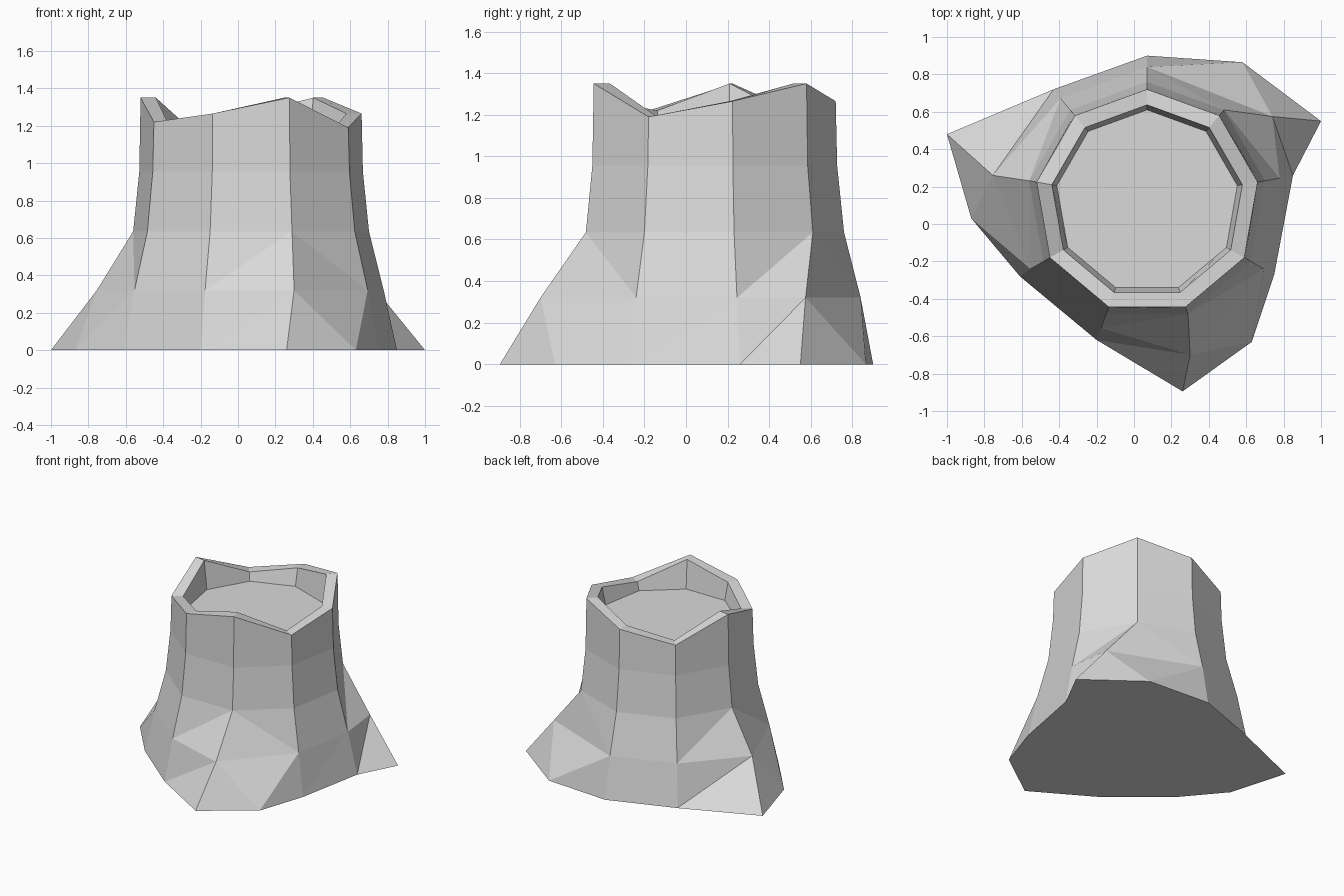
import bpy
import bmesh
from math import cos, sin, radians

cube = bpy.data.objects.get("Cube")
if cube:
    bpy.data.objects.remove(cube, do_unlink=True)

SIDES = 9
CX, CY = 0.07, 0.12
ROOTS = (1, 4, 7)  # corners that flare into roots

bm = bmesh.new()


def corner(i, radius, z):
    a = radians(10 + 360 / SIDES * i)
    return bm.verts.new((CX + radius * cos(a), CY + radius * sin(a), z))


def ring(radius, heights):
    return [corner(i, radius, heights[i]) for i in range(SIDES)]


def bridge(lower, upper):
    for i in range(SIDES):
        j = (i + 1) % SIDES
        bm.faces.new((lower[i], lower[j], upper[j], upper[i]))


# Ground outline: one point per plain corner, two per root toe
ground_points = [
    [(0.85, 0.26)], [(1.0, 0.55), (0.58, 0.865)], [(0.07, 0.9)],
    [(-0.43, 0.72)], [(-1.0, 0.48), (-0.87, 0.03)], [(-0.61, -0.28)],
    [(-0.2, -0.62)], [(0.26, -0.895), (0.63, -0.63)], [(0.75, -0.27)],
]
ground = [[bm.verts.new((x, y, 0)) for x, y in pts] for pts in ground_points]

# Flare ring, with the root knuckles pushed out
flare = ring(0.72, [0.32] * SIDES)
for i, (x, y) in zip(ROOTS, [(0.74, 0.575), (-0.755, 0.26), (0.3, -0.7)]):
    flare[i].co.x, flare[i].co.y = x, y

# Trunk rings, jagged rim and sunken cut surface
rim_heights = [1.265, 1.35, 1.265, 1.19, 1.35, 1.22, 1.265, 1.35, 1.19]
waist = ring(0.64, [0.635] * SIDES)
neck = ring(0.607, [0.955] * SIDES)
rim_outer = ring(0.6, rim_heights)
rim_inner = ring(0.517, rim_heights)
floor = ring(0.49, [1.13] * SIDES)

# Roots between the ground and the flare ring
for i in range(SIDES):
    j = (i + 1) % SIDES
    last, first = ground[i][-1], ground[j][0]
    if i in ROOTS:
        bm.faces.new((ground[i][0], last, flare[i]))
    bm.faces.new((last, first, flare[j]))
    bm.faces.new((last, flare[j], flare[i]))

# Flare to waist, creased toward each root
for i in range(SIDES):
    j = (i + 1) % SIDES
    a, b, c, d = flare[i], flare[j], waist[j], waist[i]
    if i in ROOTS:
        bm.faces.new((a, b, d))
        bm.faces.new((b, c, d))
    elif j in ROOTS:
        bm.faces.new((a, b, c))
        bm.faces.new((a, c, d))
    else:
        bm.faces.new((a, b, c, d))

# Trunk, rim and hollow
bridge(waist, neck)
bridge(neck, rim_outer)
bridge(rim_outer, rim_inner)
bridge(rim_inner, floor)
bm.faces.new(floor)
bm.faces.new([v for pts in reversed(ground) for v in reversed(pts)])
bmesh.ops.recalc_face_normals(bm, faces=bm.faces[:])

mesh = bpy.data.meshes.new("tree_stump")
bm.to_mesh(mesh)
bm.free()

# Single grey material
grey = bpy.data.materials.new("light_grey")
grey.use_nodes = True
colour = (0.7, 0.7, 0.7, 1)
grey.diffuse_color = colour
for node in grey.node_tree.nodes:
    if node.type == "BSDF_PRINCIPLED":
        node.inputs["Base Color"].default_value = colour
mesh.materials.append(grey)

stump = bpy.data.objects.new("tree_stump", mesh)
bpy.context.collection.objects.link(stump)
